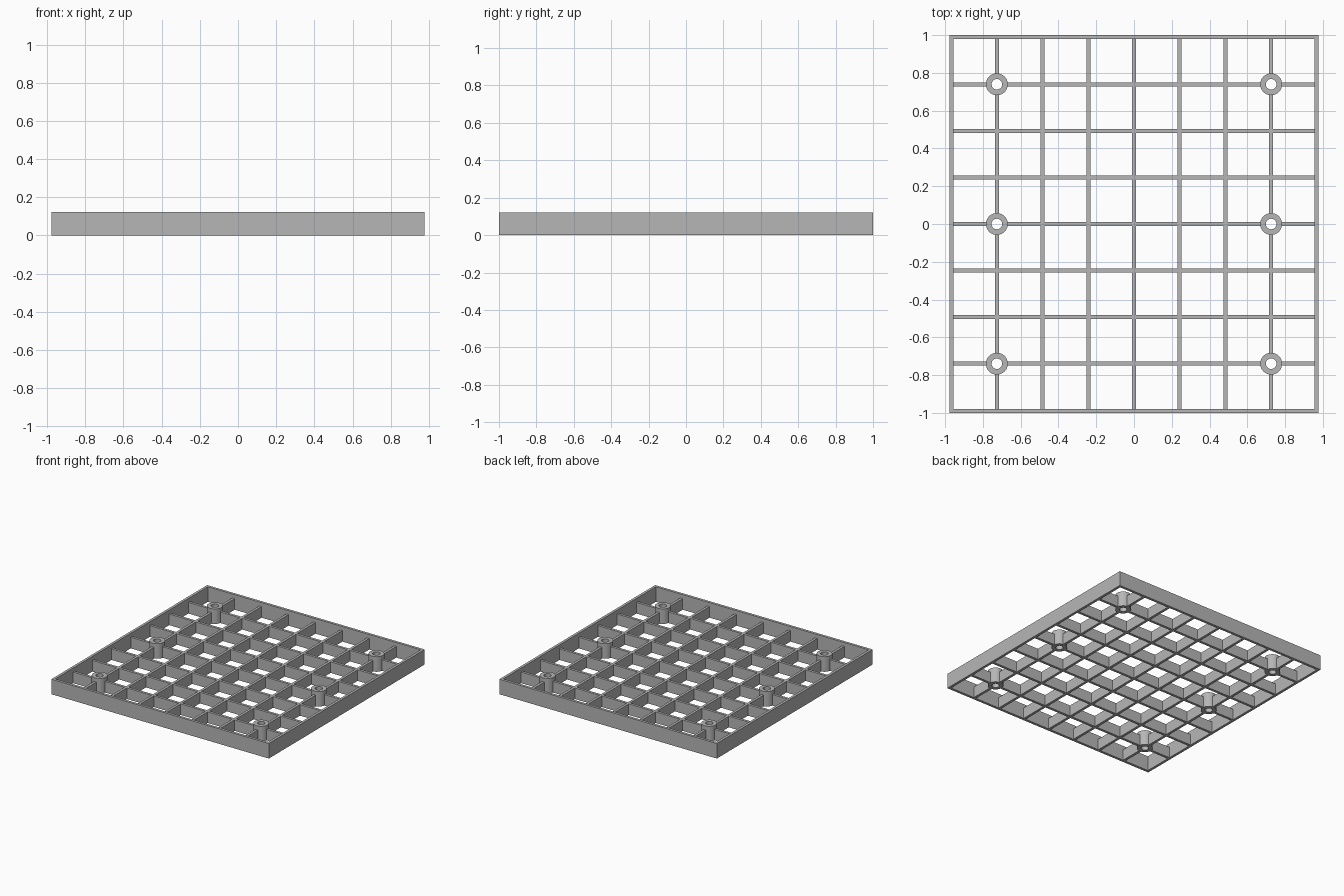
import bpy
import bmesh
import math
from mathutils import Matrix, Vector

old = bpy.data.objects.get("Cube")
if old:
    bpy.data.objects.remove(old, do_unlink=True)

HALF_X, HALF_Y, HEIGHT = 0.977, 1.0, 0.122
RIB_HEIGHT, THICK = 0.09, 0.021
STEP_X, STEP_Y = 0.242, 0.2465
BOSS_R, HOLE_R, SIDES = 0.058, 0.028, 32

grey = bpy.data.materials.new("plain_grey")
grey.use_nodes = True
colour = (0.47, 0.47, 0.47, 1)
grey.diffuse_color = colour
grey.node_tree.nodes["Principled BSDF"].inputs["Base Color"].default_value = colour


def finish(bm, name):
    bmesh.ops.recalc_face_normals(bm, faces=bm.faces)
    mesh = bpy.data.meshes.new(name)
    bm.to_mesh(mesh)
    bm.free()
    mesh.materials.append(grey)
    obj = bpy.data.objects.new(name, mesh)
    bpy.context.collection.objects.link(obj)
    return obj


def add_box(bm, x0, x1, y0, y1, height):
    centre = Vector(((x0 + x1) / 2, (y0 + y1) / 2, height / 2))
    size = Matrix.Diagonal((x1 - x0, y1 - y0, height, 1))
    bmesh.ops.create_cube(bm, size=1, matrix=Matrix.Translation(centre) @ size)


def add_tube(bm, outer, inner, height):
    """Closed tube from two matching outlines, each a list of (x, y)."""
    rings = [[bm.verts.new((x, y, z)) for x, y in outline]
             for outline, z in ((outer, 0), (outer, height), (inner, height), (inner, 0))]
    n = len(outer)
    for r in range(4):
        a, b = rings[r], rings[(r + 1) % 4]
        for i in range(n):
            j = (i + 1) % n
            bm.faces.new((a[i], a[j], b[j], b[i]))


def rectangle(hx, hy):
    return [(-hx, -hy), (hx, -hy), (hx, hy), (-hx, hy)]


def circle(radius):
    return [(radius * math.cos(math.tau * i / SIDES), radius * math.sin(math.tau * i / SIDES))
            for i in range(SIDES)]


# Outer frame
bm = bmesh.new()
add_tube(bm, rectangle(HALF_X, HALF_Y), rectangle(HALF_X - THICK, HALF_Y - THICK), HEIGHT)
finish(bm, "outer_frame")

# Lower rib lattice, left open where the bosses stand
bosses = [(i, j) for i in (-3, 3) for j in (-3, 0, 3)]
bm = bmesh.new()
h = THICK / 2


def gap(i, j):
    """Distance from a crossing to the end of the ribs that meet there."""
    return (BOSS_R + HOLE_R) / 2 if (i, j) in bosses else h


for i in range(-3, 4):
    for j in range(-3, 4):
        x, y = i * STEP_X, j * STEP_Y
        if (i, j) not in bosses:
            add_box(bm, x - h, x + h, y - h, y + h, RIB_HEIGHT)
        x_end = (i + 1) * STEP_X - gap(i + 1, j) if i < 3 else HALF_X - THICK
        y_end = (j + 1) * STEP_Y - gap(i, j + 1) if j < 3 else HALF_Y - THICK
        add_box(bm, x + gap(i, j), x_end, y - h, y + h, RIB_HEIGHT)
        add_box(bm, x - h, x + h, y + gap(i, j), y_end, RIB_HEIGHT)
        if i == -3:
            add_box(bm, THICK - HALF_X, x - gap(i, j), y - h, y + h, RIB_HEIGHT)
        if j == -3:
            add_box(bm, x - h, x + h, THICK - HALF_Y, y - gap(i, j), RIB_HEIGHT)
finish(bm, "rib_lattice")

# Screw bosses with through holes
for i, j in bosses:
    bm = bmesh.new()
    add_tube(bm, circle(BOSS_R), circle(HOLE_R), HEIGHT)
    boss = finish(bm, "screw_boss")
    boss.location = (i * STEP_X, j * STEP_Y, 0)
    bpy.ops.object.select_all(action="DESELECT")
    boss.select_set(True)
    bpy.context.view_layer.objects.active = boss
    bpy.ops.object.shade_smooth_by_angle(angle=math.radians(30))
